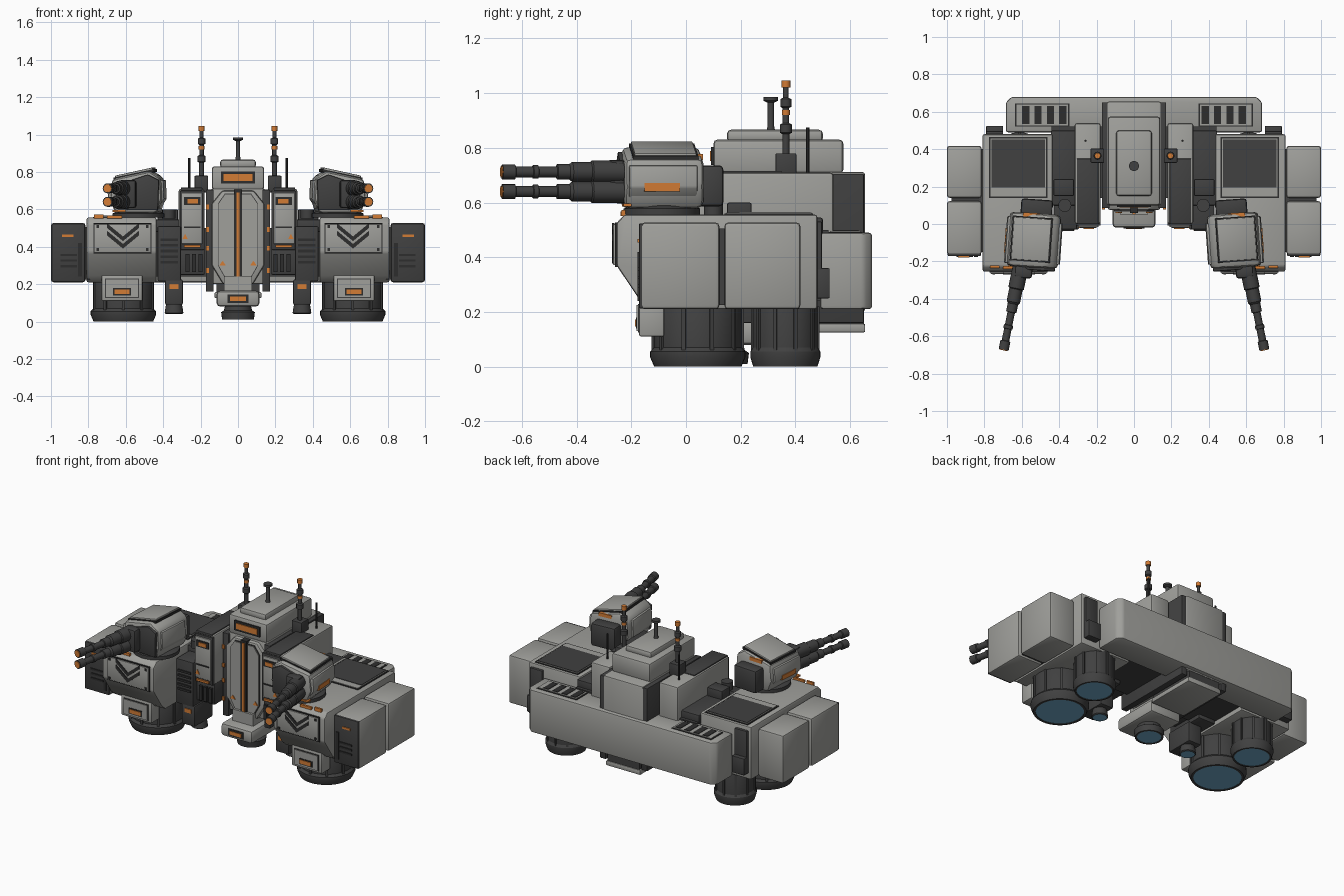
import bpy, bmesh, math
from mathutils import Matrix, Vector

if "Cube" in bpy.data.objects:
    bpy.data.objects.remove(bpy.data.objects["Cube"])

def material(name, r, g, b):
    m = bpy.data.materials.new(name)
    m.diffuse_color = (r, g, b, 1)
    m.use_nodes = True
    m.node_tree.nodes["Principled BSDF"].inputs["Base Color"].default_value = m.diffuse_color
    return m

LIGHT = material("light grey", .35, .35, .33)
DARK = material("dark grey", .052, .052, .052)
BLACK = material("near black", .027, .027, .027)
ORANGE = material("orange", .65, .2, .035)
BLUE = material("engine blue", .16, .40, .58)
I = Matrix.Identity(4)

def finish(name, bm, mat, mirror=False, bevel=0, tf=I, seg=2):
    bmesh.ops.recalc_face_normals(bm, faces=bm.faces)
    if bevel:
        edges = [e for e in bm.edges if e.calc_face_angle(0) > .4]
        bmesh.ops.bevel(bm, geom=edges, offset=bevel, segments=seg, profile=.5, affect='EDGES', clamp_overlap=True)
    bm.transform(tf)
    me = bpy.data.meshes.new(name)
    bm.to_mesh(me)
    bm.free()
    me.materials.append(mat)
    me.polygons.foreach_set("use_smooth", [True] * len(me.polygons))
    me.set_sharp_from_angle(angle=math.radians(32))
    ob = bpy.data.objects.new(name, me)
    bpy.context.collection.objects.link(ob)
    if mirror:
        ob.modifiers.new("mirror", 'MIRROR')
    return ob

def boxes(name, items, mat, mirror=False, bevel=0, tf=I, seg=2):
    # each item: x0, x1, y0, y1, z0, z1
    bm = bmesh.new()
    for x0, x1, y0, y1, z0, z1 in items:
        m = Matrix.Translation(((x0+x1)/2, (y0+y1)/2, (z0+z1)/2)) @ Matrix.Diagonal((x1-x0, y1-y0, z1-z0, 1))
        bmesh.ops.create_cube(bm, size=1, matrix=m)
    return finish(name, bm, mat, mirror, bevel, tf, seg)

def prism(name, pts, axis, a, b, mat, mirror=False, bevel=0, tf=I):
    bm = bmesh.new()
    put = {'X': lambda p, t: (t, p[0], p[1]), 'Y': lambda p, t: (p[0], t, p[1]), 'Z': lambda p, t: (p[0], p[1], t)}[axis]
    A = [bm.verts.new(put(p, a)) for p in pts]
    B = [bm.verts.new(put(p, b)) for p in pts]
    bm.faces.new(A)
    bm.faces.new(B[::-1])
    for i in range(len(pts)):
        j = (i + 1) % len(pts)
        bm.faces.new((A[i], B[i], B[j], A[j]))
    return finish(name, bm, mat, mirror, bevel, tf)

def lathe(name, prof, loc, mat, mirror=False, n=32, tf=I, ribs=None):
    # prof: (radius, height) pairs, capped at both ends; ribs: count, radius, z0, z1
    bm = bmesh.new()
    rings = [[bm.verts.new((r*math.cos(k*math.tau/n), r*math.sin(k*math.tau/n), z)) for k in range(n)] for r, z in prof]
    for a, b in zip(rings, rings[1:]):
        for k in range(n):
            bm.faces.new((a[k], a[(k+1) % n], b[(k+1) % n], b[k]))
    bm.faces.new(rings[0])
    bm.faces.new(rings[-1][::-1])
    if ribs:
        cnt, r, z0, z1 = ribs
        for k in range(cnt):
            m = Matrix.Rotation((k+.5)*math.tau/cnt, 4, 'Z') @ Matrix.Translation((r, 0, (z0+z1)/2)) @ Matrix.Diagonal((.012, .014, z1-z0, 1))
            bmesh.ops.create_cube(bm, size=1, matrix=m)
    return finish(name, bm, mat, mirror, 0, tf @ Matrix.Translation(loc))

# side hull pods
prism("side_pod", [(-.17, .245), (-.254, .37), (-.254, .525), (-.225, .556), (.48, .556), (.48, .21), (-.13, .21)],
      'X', .435, .81, LIGHT, True, .01)
boxes("pod_front_plate_rim", [(.462, .773, -.259, -.25, .365, .527)], BLACK, True)
boxes("pod_front_plate", [(.468, .767, -.266, -.25, .371, .521)], LIGHT, True, .003)
for i, z in enumerate((.455, .415)):
    prism("chevron_%d" % i, [(.53, z+.07), (.615, z), (.70, z+.07), (.70, z+.045), (.615, z-.025), (.53, z+.045)],
          'Y', -.271, -.262, BLACK, True)
boxes("plate_bolts", [(x-.007, x+.007, -.271, -.262, z-.007, z+.007) for x in (.485, .75) for z in (.385, .508)], BLACK, True)
boxes("pod_top_panel_rim", [(.462, .775, .14, .465, .55, .560)], BLACK, True)
boxes("pod_top_panel", [(.47, .767, .148, .458, .555, .563)], LIGHT, True)
boxes("pod_top_dark_plate", [(.475, .762, .195, .453, .555, .566)], DARK, True)
boxes("pod_top_orange", [(.72, .77, -.235, -.222, .55, .572), (.62, .70, -.24, -.225, .55, .567)], ORANGE, True)
boxes("pod_rear_bracket", [(.70, .79, .47, .525, .25, .36), (.70, .79, .47, .497, .25, .53)], DARK, True, .004)

# outer armour boxes
boxes("outer_box", [(.815, 1, -.165, .122, .21, .527), (.815, 1, .14, .418, .21, .527)], LIGHT, True, .014)
boxes("outer_core", [(.79, .975, -.15, .40, .225, .505)], DARK, True)
boxes("outer_front_plate", [(.818, .996, -.172, -.15, .213, .524)], DARK, True, .006)
boxes("outer_louvers", [(.86, .95, -.177, -.165, z, z+.012) for z in (.29, .32, .35)] + [(.835, .855, -.177, -.165, .24, .42)], BLACK, True)
boxes("outer_orange_slit", [(.88, .94, -.178, -.165, .453, .466)], ORANGE, True)

# large lift engines
for nm, y, r in (("front_engine", .043, .166), ("rear_engine", .363, .122)):
    lathe(nm, [(r*.8, .27), (r*.97, .22), (r*.97, .07), (r*1.05, .055), (r*1.05, .035), (r*.96, 0), (r*.87, 0), (r*.87, .02)],
          (.613, y, 0), DARK, True, 40, ribs=(10, r*.98, .06, .22))
    lathe(nm+"_glow", [(r*.87, .003), (r*.87, .012)], (.613, y, 0), BLUE, True, 40)
boxes("engine_front_block", [(.51, .73, -.172, -.08, .11, .25)], LIGHT, True, .008)
boxes("engine_block_rim", [(.53, .71, -.176, -.16, .125, .23)], DARK, True)
boxes("engine_block_panel", [(.535, .705, -.18, -.16, .13, .225)], LIGHT, True)
boxes("engine_block_orange_rim", [(.572, .668, -.183, -.17, .14, .179)], BLACK, True)
boxes("engine_block_orange", [(.58, .66, -.187, -.17, .147, .172)], ORANGE, True)

# rear cross beam with chamfered corners
prism("rear_beam", [(-.685, .49), (-.685, .65), (-.655, .68), (.655, .68), (.685, .65), (.685, .49)],
      'Z', .21, .49, LIGHT, False, .012)
boxes("beam_grille_rim", [(.345, .635, .52, .645, .48, .493)], BLACK, True)
boxes("beam_grille_plate", [(.352, .628, .527, .638, .48, .496)], LIGHT, True)
boxes("beam_grille_slots", [(x, x+.038, .535, .63, .48, .499) for x in (.362, .428, .494, .56)], BLACK, True)

# central body
boxes("central_body", [(-.145, .145, .10, .655, .2, .712)], LIGHT, False, .012)
boxes("body_side_slab", [(.13, .172, .085, .65, .16, .705)], DARK, True, .005)
boxes("body_core", [(-.44, .44, .14, .52, .24, .50)], DARK)
boxes("body_side_orange", [(.155, .172, .078, .09, z, z+.025) for z in (.26, .38, .48, .6)], ORANGE, True)
boxes("command_box", [(-.14, .14, .10, .575, .705, .83)], LIGHT, False, .015)
boxes("command_lid", [(-.095, .095, .15, .50, .82, .866)], LIGHT, False, .014)
boxes("window_frame", [(-.092, .092, .092, .11, .738, .803)], BLACK)
boxes("window", [(-.077, .077, .087, .11, .752, .789)], ORANGE)

# front keel shield
prism("keel_shield", [(-.085, .7), (-.14, .63), (-.14, .3), (-.08, .2), (.08, .2), (.14, .3), (.14, .63), (.085, .7)],
      'Y', .075, .16, LIGHT, False, .012)
prism("keel_panel_rim", [(-.07, .685), (-.108, .63), (-.108, .3), (-.06, .215), (.06, .215), (.108, .3), (.108, .63), (.07, .685)],
      'Y', .070, .1, DARK)
prism("keel_panel", [(-.068, .68), (-.103, .63), (-.103, .3), (-.058, .22), (.058, .22), (.103, .3), (.103, .63), (.068, .68)],
      'Y', .065, .1, LIGHT)
boxes("keel_spine", [(-.022, .022, .058, .1, .215, .705)], BLACK)
boxes("keel_orange_line", [(-.009, .009, .052, .1, .235, .69)], ORANGE)
prism("keel_triangle", [(.065, .30), (.1, .30), (.082, .325)], 'Y', .06, .07, ORANGE, True)
boxes("keel_foot", [(-.115, .115, -.02, .30, .08, .165)], LIGHT, False, .02)
boxes("keel_neck", [(-.075, .075, .05, .3, .14, .24)], LIGHT)
boxes("foot_rim", [(-.055, .055, -.024, -.01, .10, .145)], BLACK)
boxes("foot_orange", [(-.043, .043, -.028, -.01, .11, .133)], ORANGE)
lathe("keel_engine", [(.065, .1), (.075, .06), (.09, .05), (.085, .01), (.073, .01), (.073, .025)], (0, .14, 0), DARK)
lathe("keel_engine_glow", [(.073, .012), (.073, .02)], (0, .14, 0), BLUE)
boxes("rear_belly", [(-.115, .115, .32, .65, .15, .23)], DARK)
boxes("rear_belly_plate", [(-.125, .125, .31, .655, .125, .157)], LIGHT, False, .006)

# modules beside the body
boxes("side_module", [(.178, .318, 0, .54, .38, .71)], LIGHT, True, .014)
boxes("module_top", [(.19, .306, .0, .35, .70, .716)], DARK, True, .004)
boxes("module_front_frame", [(.178, .31, -.008, .01, .385, .7)], DARK, True, .003)
boxes("module_front_panel", [(.19, .30, -.016, .01, .415, .685)], LIGHT, True, .004)
boxes("module_front_slots", [(.2, .29, -.021, -.01, .622, .665), (.2, .29, -.021, -.01, .5, .508)], BLACK, True)
boxes("module_orange", [(.215, .27, -.026, -.01, .632, .655), (.2, .29, -.021, -.01, .395, .408)], ORANGE, True)
prism("module_triangle", [(.268, .44), (.298, .44), (.283, .47)], 'Y', -.021, -.01, ORANGE, True)
boxes("module_lower", [(.178, .315, .01, .4, .25, .39)], DARK, True, .008)
boxes("module_lower_ribs", [(x, x+.022, -.005, .02, .265, .36) for x in (.19, .225, .26)], BLACK, True)
boxes("vent_box", [(.305, .43, -.03, .24, .215, .51)], DARK, True, .008)
boxes("vent_louvers", [(.32, .415, -.037, -.02, z, z+.014) for z in (.31, .34, .37, .40, .43)], BLACK, True)
boxes("inner_deck", [(.31, .445, .1, .5, .48, .545), (.32, .43, .15, .24, .53, .60)], DARK, True, .008)
lathe("inner_pipe", [(.035, 0), (.035, .05)], (.37, .1, .55), DARK, True, 16)
# small engines
boxes("small_engine_box", [(.295, .39, -.03, .16, .09, .225)], DARK, True, .008)
boxes("small_engine_orange", [(.318, .365, -.036, -.02, .175, .2)], ORANGE, True)
lathe("small_engine", [(.04, .1), (.045, .08), (.05, .045), (.043, .04), (.043, .05)], (.342, .09, 0), DARK, True, 24)
lathe("small_engine_glow", [(.043, .041), (.043, .047)], (.342, .09, 0), BLUE, True, 24)

# masts and antennas
lathe("centre_mast", [(.016, .86), (.012, .88), (.012, .965), (.027, .972), (.027, .985)], (0, .31, 0), DARK, False, 16)
boxes("antenna_base", [(.16, .232, .327, .403, .69, .78)], DARK, True, .005)
lathe("antenna", [(.013, .77), (.013, .85), (.022, .855), (.022, .885), (.012, .89), (.012, .945), (.02, .95), (.02, .978), (.01, .983), (.01, 1.025)],
      (.195, .365, 0), DARK, True, 12)
lathe("antenna_tip", [(.016, 1.02), (.016, 1.045)], (.195, .365, 0), ORANGE, True, 12)
lathe("antenna_band", [(.015, .92), (.015, .938)], (.195, .365, 0), ORANGE, True, 12)
lathe("whip_antenna", [(.006, .69), (.006, .875)], (.26, .445, 0), BLACK, True, 8)

# turret bodies, built in a local frame
T = Matrix.Translation((.532, -.088, .556)) @ Matrix.Rotation(math.radians(4), 4, 'Z')
lathe("turret_ring", [(.14, 0), (.14, .022), (.11, .035)], (0, 0, 0), DARK, True, 32, T)
prism("turret_body", [(-.11, .022), (.115, .022), (.145, .10), (.135, .205), (-.07, .25), (-.13, .21), (-.135, .1)],
      'Y', -.145, .145, LIGHT, True, .025, T)
prism("turret_top_rim", [(.125, .2), (-.09, .244), (-.09, .259), (.125, .214)], 'Y', -.115, .125, BLACK, True, 0, T)
prism("turret_top_plate", [(.118, .2), (-.083, .244), (-.083, .268), (.118, .224)], 'Y', -.108, .118, LIGHT, True, .004, T)
prism("turret_face", [(-.115, .04), (.05, .04), (.06, .19), (-.06, .23), (-.12, .2)], 'Y', -.158, -.13, DARK, True, .005, T)
prism("turret_inner_cheek", [(-.11, .05), (-.145, .1), (-.14, .2), (-.11, .2)], 'Y', -.12, .1, LIGHT, True, .004, T)
prism("turret_outer_cheek", [(.12, .05), (.155, .1), (.15, .18), (.12, .18)], 'Y', -.13, .12, LIGHT, True, .006, T)
boxes("turret_side_orange", [(.14, .158, -.075, .055, .085, .115)], ORANGE, True, 0, T)
boxes("turret_orange_marks", [(-.02, .07, .122, .146, .2, .222), (.06, .13, -.15, -.12, .03, .04)], ORANGE, True, 0, T)
boxes("turret_counterweight", [(-.085, .085, .13, .22, .03, .18)], DARK, True, .015, T)
boxes("turret_mantlet", [(.0, .095, -.205, -.14, .05, .2)], DARK, True, .015, T)
# twin barrels, turned outward
G = Matrix.Translation((.547, -.085, .556)) @ Matrix.Rotation(math.radians(11.5), 4, 'Z')
for i, z in enumerate((.156, .084)):
    B = G @ Matrix.Translation((.03, 0, z)) @ Matrix.Rotation(math.radians(90), 4, 'X')
    lathe("barrel_%d" % i, [(.042, .14), (.042, .27), (.036, .275), (.036, .345), (.028, .355), (.028, .40), (.02, .402),
          (.02, .47), (.025, .472), (.025, .49), (.02, .492), (.02, .555), (.027, .558), (.027, .605)], (0, 0, 0), DARK, True, 16, B)
    lathe("muzzle_%d" % i, [(.021, .60), (.021, .609)], (0, 0, 0), ORANGE, True, 16, B)
